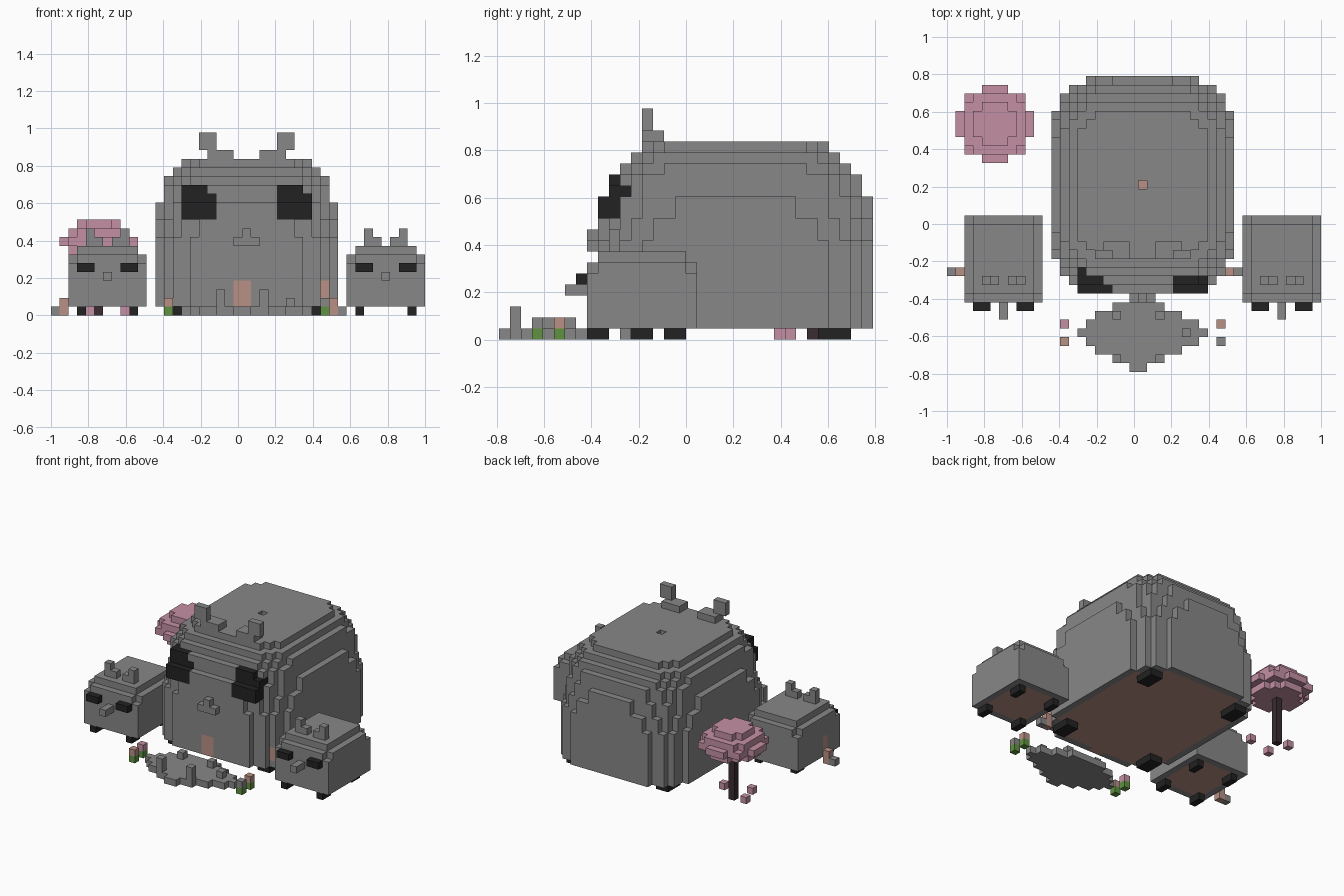
import bpy, bmesh
from math import radians
from mathutils import Vector

cube = bpy.data.objects.get("Cube")
if cube:
    bpy.data.objects.remove(cube, do_unlink=True)

U = 2 / 43                      # edge of one block
PALETTE = {
    "stone_grey": (0.245, 0.245, 0.245),
    "soft_black": (0.016, 0.016, 0.016),
    "peach": (0.48, 0.28, 0.235),
    "blossom_pink": (0.55, 0.28, 0.37),
    "leaf_green": (0.117, 0.287, 0.054),
    "bark_brown": (0.042, 0.025, 0.03),
}
MATERIALS = {}
for label, rgb in PALETTE.items():
    mat = bpy.data.materials.new(label)
    mat.use_nodes = True
    mat.diffuse_color = (*rgb, 1)
    mat.node_tree.nodes["Principled BSDF"].inputs["Base Color"].default_value = (*rgb, 1)
    MATERIALS[label] = mat
GREY, BLACK, PEACH, PINK, GREEN, BROWN = PALETTE


def fill(cells, color, xs, ys, zs):
    """Fill a block of cells; every range is start, end (end excluded)."""
    for i in range(*xs):
        for j in range(*ys):
            for k in range(*zs):
                cells[i, j, k] = color


def block(cells, color, i, j, k, height=1):
    fill(cells, color, (i, i + 1), (j, j + 1), (k, k + height))


def build(name, cells):
    """Skin the outside of a set of cells and merge its flat faces."""
    bm = bmesh.new()
    used = sorted(set(cells.values()))
    corners = {}

    def vertex(p):
        key = tuple(round(c) for c in p)
        if key not in corners:
            x, y, z = key
            corners[key] = bm.verts.new(((x - 21.5) * U, (y - 17) * U, z * U))
        return corners[key]

    for cell, color in cells.items():
        for axis in range(3):
            for side in (0, 1):
                near = list(cell)
                near[axis] += 2 * side - 1
                if tuple(near) in cells:
                    continue
                a, b = Vector((0, 0, 0)), Vector((0, 0, 0))
                a[(axis + 1) % 3] = b[(axis + 2) % 3] = 1
                start = Vector(cell)
                start[axis] += side
                loop = [start, start + a, start + a + b, start + b]
                face = bm.faces.new([vertex(p) for p in (loop if side else loop[::-1])])
                face.material_index = used.index(color)
    bmesh.ops.dissolve_limit(bm, angle_limit=radians(1), verts=bm.verts[:],
                             edges=bm.edges[:], delimit={'MATERIAL'})
    mesh = bpy.data.meshes.new(name)
    bm.to_mesh(mesh)
    bm.free()
    for color in used:
        mesh.materials.append(MATERIALS[color])
    obj = bpy.data.objects.new(name, mesh)
    bpy.context.collection.objects.link(obj)
    return obj


def paint_floor(cells):
    """Colour the underside inside a one-block rim."""
    for i, j, k in list(cells):
        ring = ((i + 1, j, k), (i - 1, j, k), (i, j + 1, k), (i, j - 1, k))
        if k == 1 and all(n in cells for n in ring):
            cells[i, j, k] = PEACH


# Big rounded body: (bottom, top, first row, side insets of the rows inward)
LAYERS = (
    (1, 9, 0, (4, 2, 1, 1, 0)),
    (9, 11, 0, (5, 3, 2, 1, 1, 0)),
    (11, 13, 0, (7, 4, 2, 2, 1, 1, 1, 0)),
    (13, 15, 1, (5, 3, 2, 1)),
    (15, 16, 2, (4, 3, 2, 2, 1)),
    (16, 17, 3, (4, 3, 2)),
    (17, 18, 4, (5, 4, 3)),
)
body = {}
for low, high, first, insets in LAYERS:
    for row in range(first, 25 - first):
        depth = min(row, 24 - row) - first
        inset = insets[min(depth, len(insets) - 1)]
        fill(body, GREY, (12 + inset, 33 - inset), (9 + row, 10 + row), (low, high))
paint_floor(body)
del body[22, 21, 17]                                  # roof hole
body[22, 21, 16] = PEACH
fill(body, PEACH, (21, 23), (9, 10), (1, 4))          # front door
block(body, PEACH, 31, 11, 2, 2)                      # side door
for left in (15, 26):                                 # eyes
    fill(body, BLACK, (left, left + 4), (9, 12), (11, 13))
    fill(body, BLACK, (left, left + 4), (10, 12), (13, 14))
    fill(body, BLACK, (left, left + 3), (10, 12), (14, 15))
build("big_body", body)

nose = {}
fill(nose, GREY, (21, 24), (8, 9), (8, 9))
block(nose, GREY, 22, 8, 9)
build("big_nose", nose)

for side, tip, base in (("right", 17, 18), ("left", 26, 24)):
    ear = {}
    fill(ear, GREY, (tip, tip + 2), (13, 14), (19, 21))
    fill(ear, GREY, (base, base + 3), (13, 15), (18, 19))
    build(f"big_ear_{side}", ear)

feet = {}
for i in (14, 29):
    for j in (11, 29):
        fill(feet, BLACK, (i, i + 2), (j, j + 3), (0, 1))
build("big_feet", feet)

# Two small companions
for side, x in (("right", 2), ("left", 34)):
    small = {}
    fill(small, GREY, (x, x + 9), (8, 18), (1, 7))
    fill(small, GREY, (x + 1, x + 8), (9, 17), (7, 8))
    for i in (x, x + 8):
        for j in (8, 17):
            del small[i, j, 6]
    paint_floor(small)
    if side == "right":
        block(small, PEACH, x, 11, 2, 2)
    build(f"small_body_{side}", small)

    face = {}
    for i in (x + 1, x + 6):
        fill(face, BLACK, (i, i + 2), (7, 8), (5, 6))
    fill(face, GREY, (x + 4, x + 5), (6, 8), (4, 5))
    build(f"small_face_{side}", face)

    ears = {}
    for outer, inner in ((x + 2, x + 3), (x + 6, x + 5)):
        block(ears, GREY, outer, 10, 8, 2)
        block(ears, GREY, inner, 10, 8)
    build(f"small_ears_{side}", ears)

    feet = {}
    for i in (x + 1, x + 7):
        for j in (8, 15):
            fill(feet, BLACK, (i, i + 1), (j, j + 2), (0, 1))
    build(f"small_feet_{side}", feet)

# Steps beside the doors
for name, high, low in (("right_steps", 1, 0), ("middle_steps", 32, 33)):
    steps = {}
    block(steps, PEACH, high, 11, 0, 2)
    block(steps, GREY, low, 11, 0)
    build(name, steps)

# Pond slab with standing stones
pond = {}
ROWS = ((21, 23), (19, 25), (17, 27), (16, 29), (15, 30), (16, 29), (17, 27), (19, 25))
for j, span in enumerate(ROWS):
    fill(pond, GREY, span, (j, j + 1), (0, 1))
for i, j, height in ((19, 1, 2), (24, 1, 2), (19, 6, 1), (24, 6, 1), (27, 4, 1)):
    block(pond, GREY, i, j, 1, height)
build("pond", pond)

# Flowers
for n, (i, j, color) in enumerate(((13, 5, PINK), (13, 3, PEACH), (31, 5, PEACH), (31, 3, GREY))):
    flower = {}
    block(flower, GREEN, i, j, 0)
    block(flower, color, i, j, 1)
    build(f"flower_{n}", flower)

# Blossom tree with fallen petals
trunk = {}
block(trunk, BROWN, 5, 28, 0, 7)
build("tree_trunk", trunk)
crown = {}
for k, radius in ((7, 3.2), (8, 4.3), (9, 3.7), (10, 2.5)):
    for i in range(-4, 5):
        for j in range(-4, 5):
            if i * i + j * j <= radius * radius:
                block(crown, PINK, 5 + i, 28 + j, k)
build("tree_crown", crown)
petals = {}
for i, j in ((8, 26), (4, 25), (3, 28)):
    block(petals, PINK, i, j, 0)
build("petals", petals)
